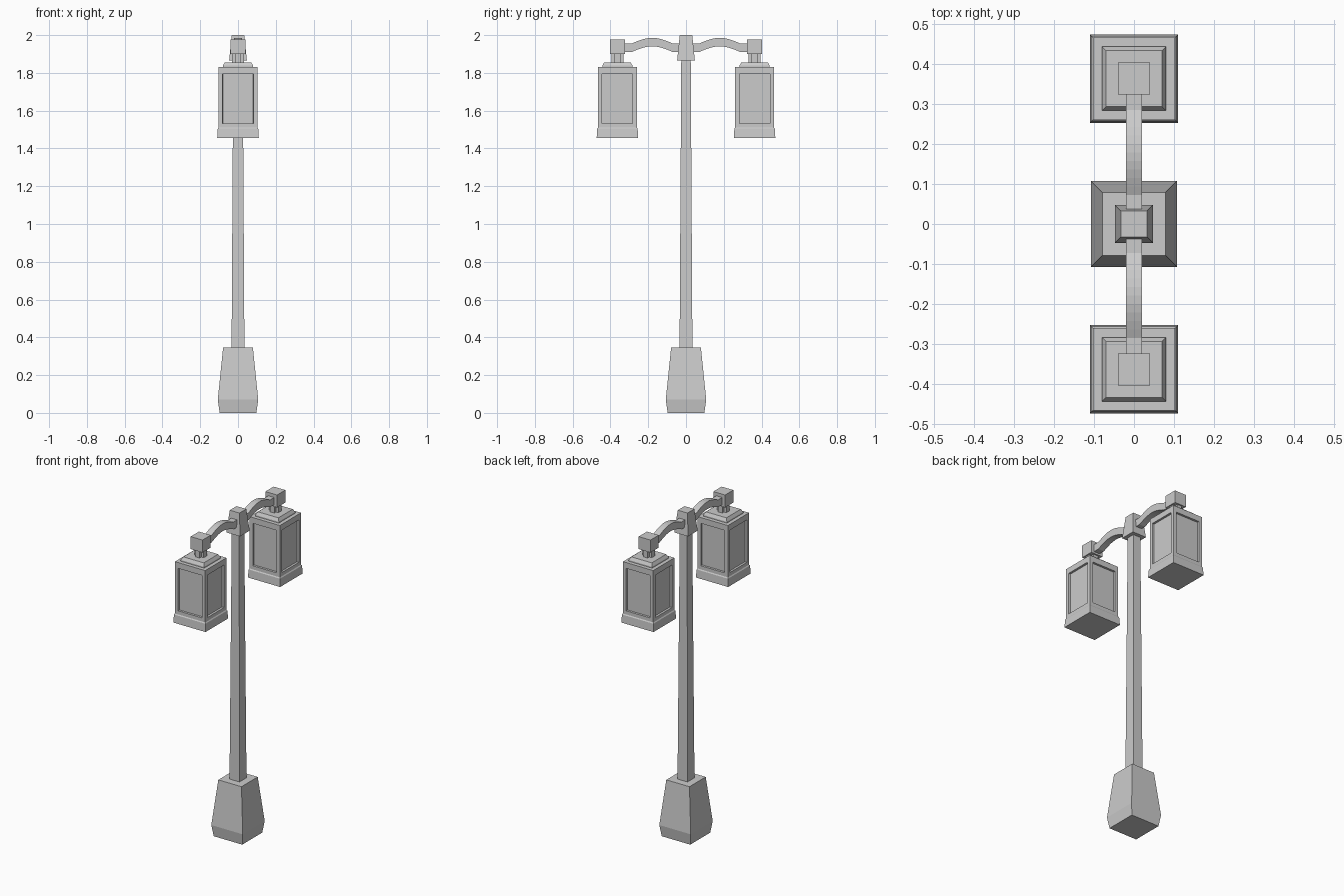
import bpy, bmesh, math

if "Cube" in bpy.data.objects:
    bpy.data.objects.remove(bpy.data.objects["Cube"])


def finish(name, bm):
    bmesh.ops.recalc_face_normals(bm, faces=bm.faces[:])
    mesh = bpy.data.meshes.new(name)
    bm.to_mesh(mesh)
    bm.free()
    obj = bpy.data.objects.new(name, mesh)
    bpy.context.collection.objects.link(obj)
    return obj


def square_loft(name, rings, y=0.0, panel_ring=None):
    """Closed stack of square rings given as (half_width, z)."""
    bm = bmesh.new()
    loops = [[bm.verts.new((sx * h, y + sy * h, z))
              for sx, sy in ((-1, -1), (1, -1), (1, 1), (-1, 1))] for h, z in rings]
    panels = []
    for k in range(len(loops) - 1):
        a, b = loops[k], loops[k + 1]
        for i in range(4):
            j = (i + 1) % 4
            f = bm.faces.new((a[i], a[j], b[j], b[i]))
            if k == panel_ring:
                panels.append(f)
    bm.faces.new(loops[0][::-1])
    bm.faces.new(loops[-1])
    if panels:
        # framed, recessed window panes
        bm.normal_update()
        bmesh.ops.inset_individual(bm, faces=panels, thickness=0.031)
        bmesh.ops.inset_individual(bm, faces=panels, thickness=0.0005, depth=-0.013)
    return finish(name, bm)


def prism(name, outline, to_a, to_b):
    """Extrude a 2D outline between two mapping functions."""
    bm = bmesh.new()
    a = [bm.verts.new(to_a(p)) for p in outline]
    b = [bm.verts.new(to_b(p)) for p in outline]
    n = len(outline)
    bm.faces.new(a)
    bm.faces.new(b[::-1])
    for i in range(n):
        j = (i + 1) % n
        bm.faces.new((a[i], b[i], b[j], a[j]))
    return finish(name, bm)


# Central column
square_loft("base", [(0.097, 0), (0.107, 0.07), (0.079, 0.345)])
square_loft("pole", [(0.034, 0.34), (0.025, 1.88)])
square_loft("pole_cap", [(0.047, 1.865), (0.033, 2.0)])

# Arm side profile: flat ends with a raised bow between them
path = [(0.02, 1.934)]
STEPS = 10
for i in range(STEPS + 1):
    t = i / STEPS
    path.append((0.072 + 0.213 * t, 1.934 + 0.029 * math.sin(math.pi * t)))
path.append((0.34, 1.934))
T = 0.0225
arm_outline = [(y, z + T) for y, z in path] + [(y, z - T) for y, z in reversed(path)]

# Cross-shaped neck section
r, w = 0.031, 0.015
neck_outline = [(r, -w), (r, w), (w, w), (w, r), (-w, r), (-w, w),
                (-r, w), (-r, -w), (-w, -w), (-w, -r), (w, -r), (w, -w)]

# Two mirrored arms, each carrying a hanging lantern
for side, s in (("front", -1), ("back", 1)):
    c = s * 0.363
    prism(side + "_arm", arm_outline,
          lambda p: (-0.02, s * p[0], p[1]), lambda p: (0.02, s * p[0], p[1]))
    square_loft(side + "_arm_block", [(0.04, 1.9), (0.04, 1.977)], c)
    prism(side + "_lantern_neck", neck_outline,
          lambda p: (p[0], c + p[1], 1.85), lambda p: (p[0], c + p[1], 1.905))
    square_loft(side + "_lantern_roof", [(0.08, 1.825), (0.08, 1.838), (0.07, 1.856)], c)
    # flared skirt, paned body and top rim
    square_loft(side + "_lantern", [(0.11, 1.456), (0.107, 1.505), (0.103, 1.511),
                                    (0.103, 1.816), (0.103, 1.83)], c, panel_ring=2)
